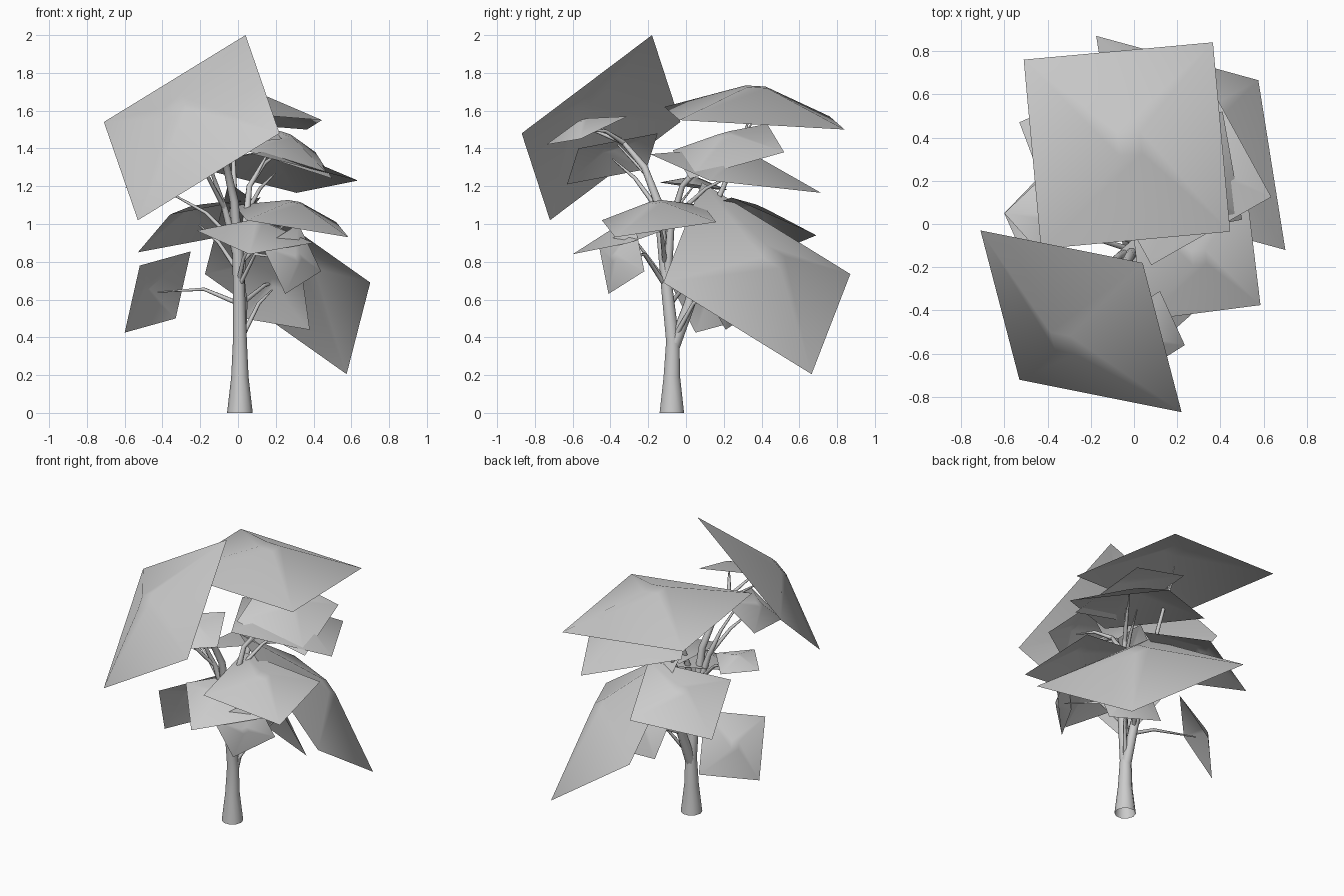
import bpy
from mathutils import Vector as V


def leaf_card(a, b, d, root, knee=None):
    """Domed square leaf card from corner a and its two neighbours, plus its twig."""
    a, b, d = V(a), V(b), V(d)
    c = b + d - a
    mid = (b + d) / 2
    n = (b - a).cross(d - a).normalized()
    if n.z < 0:
        b, d, n = d, b, -n
    rise = n * 0.19 * ((b - a).length + (d - a).length) / 2
    outer = [a, b, c, d]
    inner = [mid + (p - mid) * 0.12 + rise for p in outer]
    faces = [(i, (i + 1) % 4, 4 + (i + 1) % 4, 4 + i) for i in range(4)] + [(4, 5, 6, 7)]
    me = bpy.data.meshes.new("leaf_card")
    me.from_pydata(outer + inner, [], faces)
    for p in me.polygons:
        p.use_smooth = True
    bpy.context.collection.objects.link(bpy.data.objects.new("leaf_card", me))
    # twig from the limb to the card
    root = V(root)
    k = V(knee) if knee else root.lerp(mid, 0.5) + V((0, 0, 0.03))
    limb("twig", [(*root, .014), (*k, .01), (*mid, .004)], 1)


def limb(name, pts, res=2, caps=True):
    """Tapered round limb through (x, y, z, radius) points."""
    cu = bpy.data.curves.new(name, "CURVE")
    cu.dimensions = "3D"
    cu.bevel_depth = 1
    cu.bevel_resolution = res
    cu.use_fill_caps = caps
    sp = cu.splines.new("POLY")
    sp.points.add(len(pts) - 1)
    for p, q in zip(sp.points, pts):
        p.co = (*q[:3], 1)
        p.radius = q[3]
    sp.use_smooth = True
    ob = bpy.data.objects.new(name, cu)
    bpy.context.collection.objects.link(ob)
    bpy.ops.object.select_all(action="DESELECT")
    ob.select_set(True)
    bpy.context.view_layer.objects.active = ob
    bpy.ops.object.convert(target="MESH")


# trunk and main limbs
limb("trunk", [(.01, -.075, 0, .068), (.01, -.075, .19, .046), (.01, -.07, .38, .037),
               (.005, -.1, .65, .032), (0, -.12, .85, .029), (-.02, -.15, 1.12, .023),
               (-.06, -.22, 1.3, .019), (-.1, -.33, 1.43, .013), (-.14, -.5, 1.5, .007)], 3, False)
limb("back_limb", [(.01, -.07, .34, .034), (.02, .02, .58, .03), (.0, .08, .8, .025),
                   (-.03, .13, 1.05, .018), (-.02, .2, 1.2, .013), (-.03, .36, 1.62, .004)])
limb("right_limb", [(.01, -.1, .7, .025), (.04, -.08, 1.0, .02), (.06, -.02, 1.2, .015),
                    (.15, .1, 1.36, .006)])
limb("left_limb", [(-.01, -.12, .85, .024), (-.07, -.15, 1.08, .017), (-.13, -.2, 1.25, .01),
                   (-.18, -.36, 1.42, .005)])

# large crown cards: front top, back top, low right
leaf_card((.04, -.18, 2), (.22, -.87, 1.48), (-.71, -.03, 1.54), (-.06, -.22, 1.3), (-.15, -.35, 1.45))
leaf_card((.365, .84, 1.5), (.445, -.035, 1.55), (-.51, .76, 1.57), (-.02, .2, 1.2))
leaf_card((.7, -.12, .69), (.575, .665, .205), (-.05, .085, 1.22), (.02, .02, .58))

# middle tier cards
leaf_card((.585, -.375, .93), (.045, -.445, 1.02), (.52, .16, 1.01), (0, -.11, .78))
leaf_card((.06, -.6, .84), (-.22, -.26, .965), (.4, -.3, .9), (0, -.1, .68), (.03, -.2, .82))
leaf_card((-.53, .47, .85), (-.05, .69, .94), (-.36, .02, 1.05), (0, .06, .75))
leaf_card((.635, .125, 1.23), (.31, .715, 1.165), (.08, -.19, 1.37), (.04, -.05, 1.05))
leaf_card((.5, .02, 1.24), (.41, .52, 1.38), (.04, -.07, 1.39), (.06, -.02, 1.2))
leaf_card((-.6, .05, 1.19), (-.42, .22, 1.18), (-.43, -.14, 1.22), (-.01, -.12, .9), (-.17, -.07, 1.06))

# small cards low on the trunk
leaf_card((.25, -.41, .63), (.44, -.22, .75), (.13, -.46, .88), (0, -.1, .66), (.09, -.22, .84))
leaf_card((-.6, .05, .425), (-.33, .33, .5), (-.52, -.13, .78), (0, -.08, .58), (-.18, -.02, .655))
leaf_card((.38, .21, .44), (.03, .3, .5), (.33, .01, .8), (.02, -.06, .4), (.11, .04, .58))

# small cards under the front crown
leaf_card((-.3, -.63, 1.21), (-.1, -.57, 1.4), (-.38, -.21, 1.29), (-.07, -.15, 1.08))
leaf_card((.235, -.56, 1.45), (.12, -.31, 1.57), (-.05, -.74, 1.42), (-.1, -.33, 1.43))
